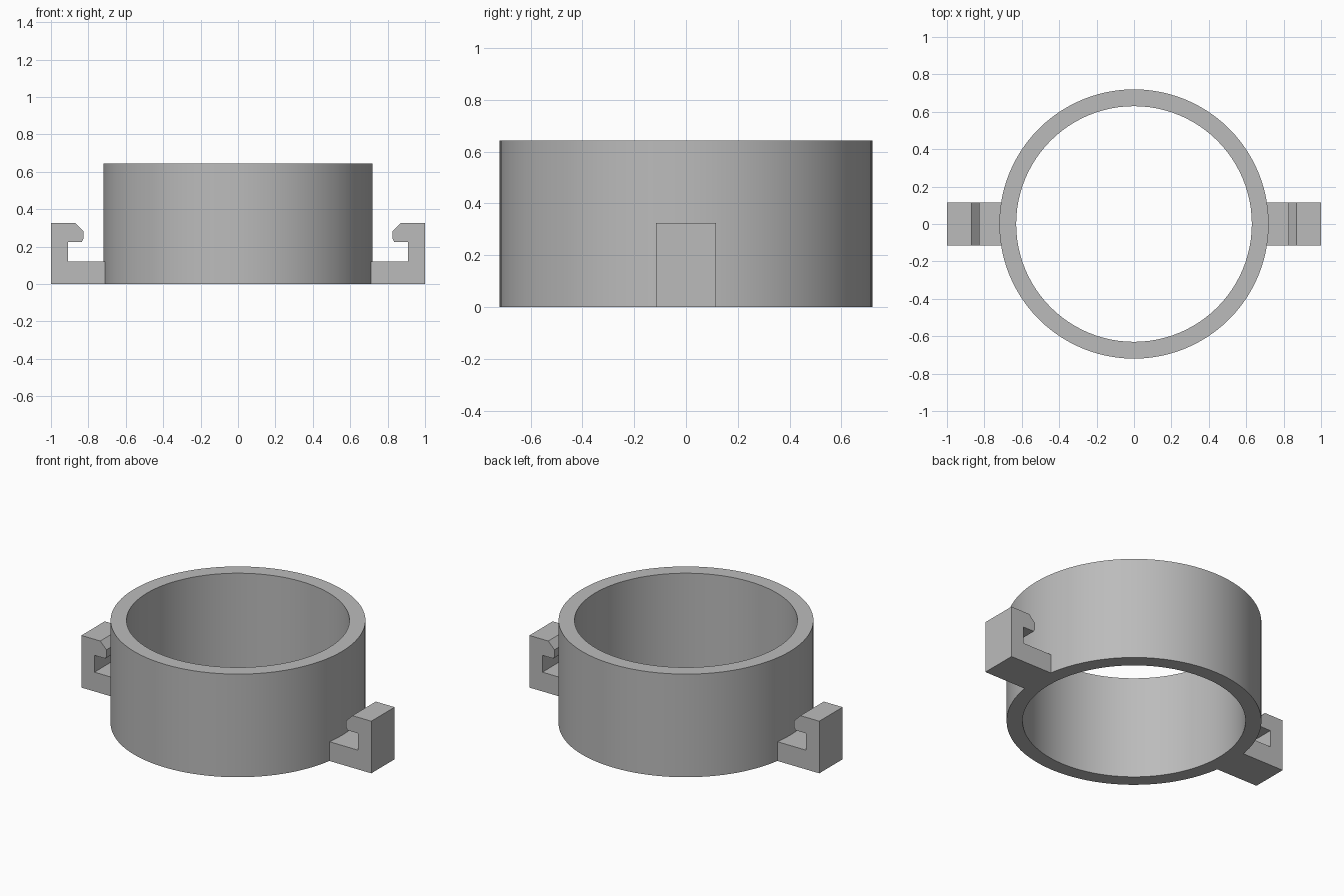
import bpy, bmesh, math

cube = bpy.data.objects.get("Cube")
if cube:
    bpy.data.objects.remove(cube, do_unlink=True)

grey = bpy.data.materials.new("plain_grey")
grey.use_nodes = True
colour = (0.5, 0.5, 0.5, 1)
grey.diffuse_color = colour
grey.node_tree.nodes["Principled BSDF"].inputs["Base Color"].default_value = colour

OUTER, INNER, HEIGHT = 0.72, 0.63, 0.643
HALF_WIDTH = 0.115


def make_object(name, bm):
    bmesh.ops.recalc_face_normals(bm, faces=bm.faces)
    mesh = bpy.data.meshes.new(name)
    bm.to_mesh(mesh)
    bm.free()
    mesh.materials.append(grey)
    obj = bpy.data.objects.new(name, mesh)
    bpy.context.collection.objects.link(obj)
    return obj


def spin_ring(name, steps=96):
    """Revolve a rectangular wall section around z."""
    bm = bmesh.new()
    section = [(INNER, 0), (OUTER, 0), (OUTER, HEIGHT), (INNER, HEIGHT)]
    verts = [bm.verts.new((r, 0, z)) for r, z in section]
    edges = [bm.edges.new((verts[i], verts[i - 1])) for i in range(4)]
    bmesh.ops.spin(bm, geom=verts + edges, cent=(0, 0, 0), axis=(0, 0, 1),
                   angle=math.tau, steps=steps)
    bmesh.ops.remove_doubles(bm, verts=bm.verts, dist=0.0001)
    return make_object(name, bm)


def extrude_hook(name, side):
    """Extrude the hook outline along y; side is +1 or -1."""
    outline = [(0.69, 0), (1, 0), (1, 0.325), (0.87, 0.325), (0.827, 0.282),
               (0.827, 0.24), (0.835, 0.225), (0.91, 0.225),
               (0.91, 0.12), (0.69, 0.12)]
    bm = bmesh.new()
    face = bm.faces.new([bm.verts.new((side * x, -HALF_WIDTH, z)) for x, z in outline])
    result = bmesh.ops.extrude_face_region(bm, geom=[face])
    moved = [v for v in result["geom"] if isinstance(v, bmesh.types.BMVert)]
    bmesh.ops.translate(bm, verts=moved, vec=(0, 2 * HALF_WIDTH, 0))
    return make_object(name, bm)


# Round collar, smooth walls with crisp rims
ring = spin_ring("collar_ring")
bpy.ops.object.select_all(action="DESELECT")
ring.select_set(True)
bpy.context.view_layer.objects.active = ring
bpy.ops.object.shade_smooth_by_angle(angle=math.radians(30))

# Clip hooks, one on each side
extrude_hook("left_hook", 1)
extrude_hook("right_hook", -1)
